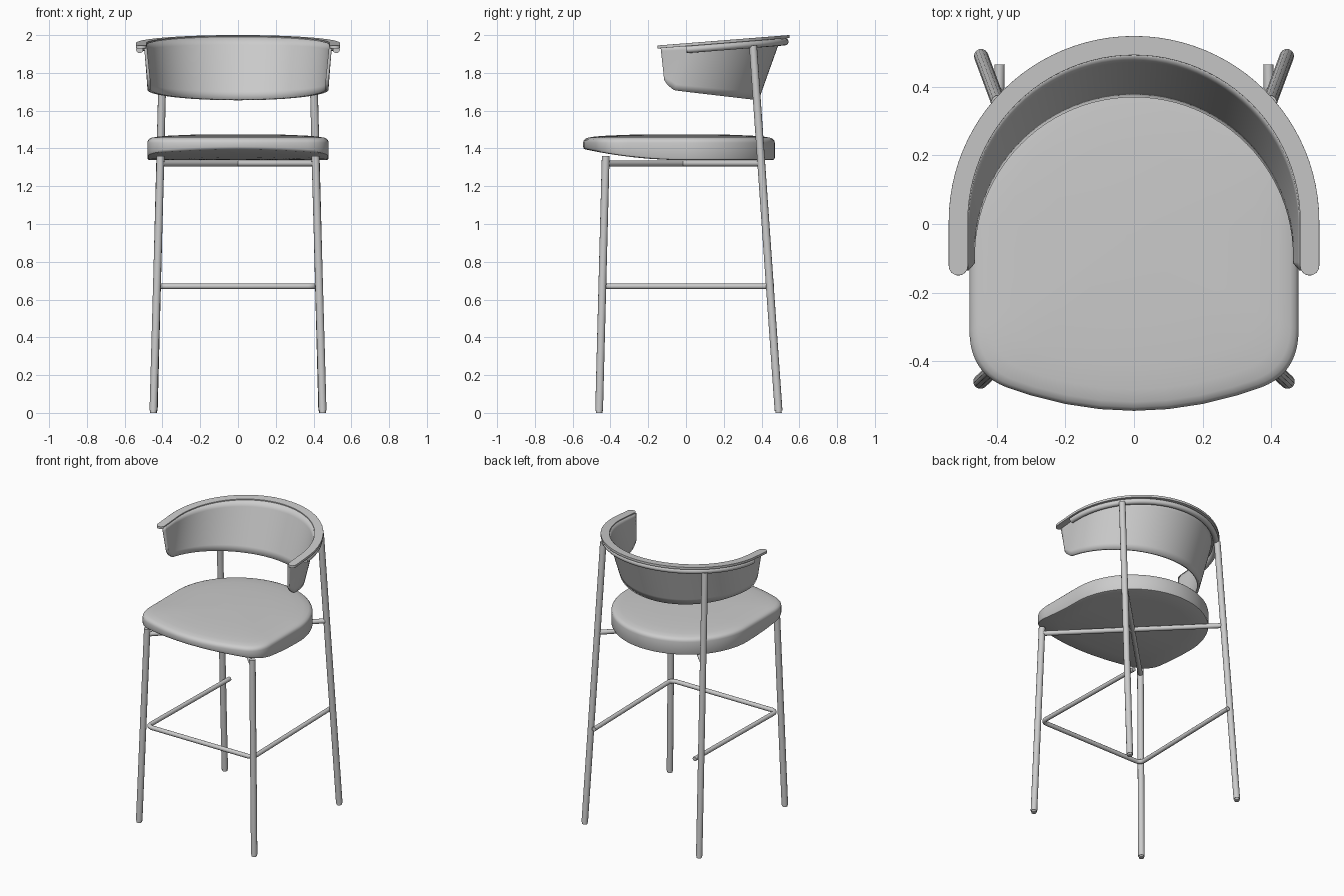
import bpy, bmesh
from math import sin, cos, pi, sqrt

if "Cube" in bpy.data.objects:
    bpy.data.objects.remove(bpy.data.objects["Cube"])

grey = bpy.data.materials.new("light_grey")
grey.use_nodes = True
colour = (0.6, 0.6, 0.6, 1)
grey.diffuse_color = colour
grey.node_tree.nodes["Principled BSDF"].inputs["Base Color"].default_value = colour


def activate(ob):
    bpy.ops.object.select_all(action='DESELECT')
    ob.select_set(True)
    bpy.context.view_layer.objects.active = ob


def finish(ob, angle=0.7):
    activate(ob)
    bpy.ops.object.shade_smooth_by_angle(angle=angle)


def add_mesh(name, bm):
    bmesh.ops.recalc_face_normals(bm, faces=bm.faces)
    me = bpy.data.meshes.new(name)
    bm.to_mesh(me)
    bm.free()
    me.materials.append(grey)
    ob = bpy.data.objects.new(name, me)
    bpy.context.collection.objects.link(ob)
    return ob


def tube(name, points, radius):
    cu = bpy.data.curves.new(name, 'CURVE')
    cu.dimensions = '3D'
    cu.bevel_depth = radius
    cu.bevel_resolution = 4
    cu.use_fill_caps = True
    sp = cu.splines.new('POLY')
    sp.points.add(len(points) - 1)
    for p, co in zip(sp.points, points):
        p.co = (*co, 1)
    cu.materials.append(grey)
    ob = bpy.data.objects.new(name, cu)
    bpy.context.collection.objects.link(ob)
    activate(ob)
    bpy.ops.object.convert(target='MESH')
    finish(bpy.context.object)


def loft(bm, rows, closed=False):
    # Skin quads between consecutive rows of points
    rows = [[bm.verts.new(co) for co in row] for row in rows]
    for a, b in zip(rows, rows[1:]):
        n = len(a)
        for i in range(n if closed else n - 1):
            j = (i + 1) % n
            bm.faces.new((a[i], a[j], b[j], b[i]))
    return rows


def arc(r, yc, n=48):
    return [(r * cos(pi * i / n), yc + r * sin(pi * i / n)) for i in range(n + 1)]


def u_path(r, yc, y_end):
    # Half circle with straight arms running forward
    arm = [(r, y_end + (yc - y_end) * i / 6) for i in range(6)]
    return arm + arc(r, yc) + [(-x, y) for x, y in reversed(arm)]


def rim_z(y):
    return 1.957 + 0.079 * y


# Seat outline: round back, straight sides, soft corners, bowed front
right = [(0.48 * sin(pi * i / 48), 0.47 * cos(pi * i / 48)) for i in range(25)]
right += [(0.48, -0.1), (0.48, -0.2)]
for i in range(11):
    t = i / 10
    a, b, c = (1 - t) ** 2, 2 * t * (1 - t), t * t
    right.append((0.48 * (a + b) + 0.37 * c, -0.31 * a - 0.436 * b - 0.477 * c))
right += [(x, -0.545 + 0.5 * x * x) for x in (0.3, 0.2, 0.1, 0)]
outline = right + [(-x, y) for x, y in reversed(right[1:-1])]


def under_z(y):
    return 1.338 + 0.2 * min(y, 0) ** 2


def seat_ring(scale, height, under):
    ring = []
    for x, y in outline:
        x, y = x * scale, (y + 0.03) * scale - 0.03
        ring.append((x, y, under_z(y) + height if under else height))
    return ring


under = [(0.02, 0), (0.25, 0), (0.5, 0), (0.75, 0), (0.975, 0), (0.992, 0.003), (1, 0.012)]
over = [(1, 1.43), (0.995, 1.441), (0.98, 1.45), (0.95, 1.457), (0.88, 1.463),
        (0.75, 1.468), (0.5, 1.473), (0.02, 1.475)]
bm = bmesh.new()
rings = loft(bm, [seat_ring(s, h, True) for s, h in under]
             + [seat_ring(s, h, False) for s, h in over], closed=True)
bm.faces.new(rings[0])
bm.faces.new(rings[-1])
finish(add_mesh("seat", bm))

# Backrest shell: leans outward at the back, rounded lower front corners
top = u_path(0.49, 0.005, -0.135)
low = u_path(0.472, -0.095, -0.115)
rows = []
for k in range(9):
    v = k / 8
    row = []
    for (x0, y0), (x1, y1) in zip(top, low):
        z1 = 1.708 - 0.115 * (y1 + 0.06) + 0.05 * max(0, 1 - (y1 + 0.115) / 0.06) ** 2
        z0 = rim_z(y0) - 0.008
        row.append((x0 + (x1 - x0) * v, y0 + (y1 - y0) * v, z0 + (z1 - z0) * v))
    rows.append(row)
bm = bmesh.new()
loft(bm, rows)
shell = add_mesh("backrest_shell", bm)
mod = shell.modifiers.new("thickness", 'SOLIDIFY')
mod.thickness = 0.016
mod.offset = 0
mod.use_even_offset = True
finish(shell)

# Flat rim along the top of the backrest, with rounded ends
half, r, yc, tip = 0.028, 0.5125, 0.008, -0.15
inner, outer = [], []
for i in range(9):
    a = pi / 2 * i / 8
    y = tip + half * (1 - cos(a))
    w = half * max(sin(a), 0.05)
    inner.append((r - w, y))
    outer.append((r + w, y))
inner += arc(r - half, yc) + [(-x, y) for x, y in reversed(inner)]
outer += arc(r + half, yc) + [(-x, y) for x, y in reversed(outer)]
bm = bmesh.new()
section = [(inner, -0.016), (inner, 0), (outer, 0), (outer, -0.016), (inner, -0.016)]
loft(bm, [[(x, y, rim_z(y) + dz) for x, y in side] for side, dz in section])
bmesh.ops.remove_doubles(bm, verts=bm.verts, dist=0.0001)
bmesh.ops.holes_fill(bm, edges=bm.edges)
rim = add_mesh("backrest_rim", bm)
mod = rim.modifiers.new("soft_edge", 'BEVEL')
mod.width = 0.004
mod.segments = 2
mod.limit_method = 'ANGLE'
mod.angle_limit = 0.9
finish(rim)

# Bent support tube beneath the rim
tube("back_support_tube", [(x, y, rim_z(y) - 0.034) for x, y in arc(0.521, 0.003)], 0.019)

# Legs, glides and crossed braces
for side, s in (("left", 1), ("right", -1)):
    tube(f"front_leg_{side}", [(s * 0.448, -0.46, 0.012), (s * 0.41, -0.425, 1.36)], 0.021)
    tube(f"back_leg_{side}", [(s * 0.446, 0.49, 0.012), (s * 0.396, 0.355, 1.945)], 0.021)
    tube(f"front_glide_{side}", [(s * 0.448, -0.46, 0), (s * 0.448, -0.46, 0.03)], 0.017)
    tube(f"back_glide_{side}", [(s * 0.446, 0.49, 0), (s * 0.446, 0.489, 0.03)], 0.017)
    tube(f"seat_brace_{side}", [(s * 0.41, -0.425, 1.32), (-s * 0.412, 0.397, 1.32)], 0.016)

# U-shaped footrest with bent corners
bend = 0.04
half_rail = [(0.392, 0.465, 0.67)]
for i in range(9):
    a = pi / 2 * i / 8
    half_rail.append((0.41 - bend + bend * cos(a), -0.425 + bend - bend * sin(a), 0.67))
tube("footrest", half_rail + [(-x, y, z) for x, y, z in reversed(half_rail)], 0.015)
